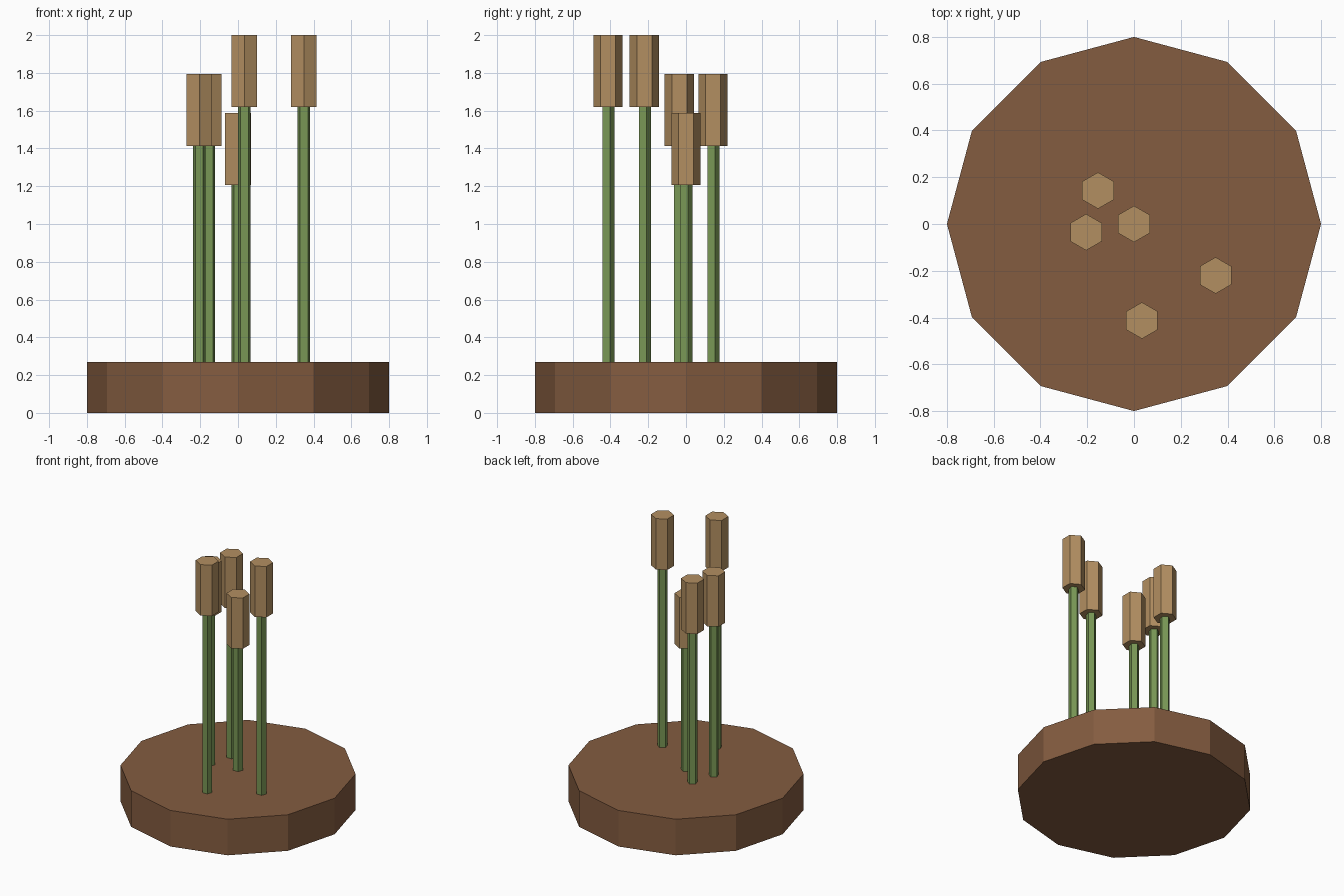
import bpy
import math

if "Cube" in bpy.data.objects:
    bpy.data.objects.remove(bpy.data.objects["Cube"])


def material(name, rgb):
    m = bpy.data.materials.new(name)
    m.diffuse_color = (*rgb, 1.0)
    m.use_nodes = True
    m.node_tree.nodes["Principled BSDF"].inputs["Base Color"].default_value = m.diffuse_color
    return m


def prism(name, sides, radius, x, y, z0, z1, mat):
    # flat-shaded upright prism, first corner towards +y
    bpy.ops.mesh.primitive_cylinder_add(vertices=sides, radius=radius, depth=z1 - z0,
                                        location=(x, y, (z0 + z1) / 2))
    ob = bpy.context.object
    ob.name = name
    ob.data.materials.append(mat)
    return ob


soil = material("soil_brown", (0.23, 0.107, 0.051))
green = material("stem_green", (0.19, 0.31, 0.09))
tan = material("head_tan", (0.45, 0.275, 0.12))

BASE_TOP = 0.27
HEAD_HEIGHT = 0.381

# round twelve-sided base
prism("base", 12, 0.8, 0, 0, 0, BASE_TOP, soil)

# reeds: x, y, top height
reeds = [
    (0.0, 0.0, 1.587),
    (-0.154, 0.143, 1.794),
    (-0.205, -0.035, 1.794),
    (0.349, -0.22, 2.0),
    (0.034, -0.413, 2.0),
]
for i, (x, y, top) in enumerate(reeds, 1):
    # five-sided stem under a six-sided seed head
    prism(f"stem_{i}", 5, 0.035, x, y, BASE_TOP - 0.01, top - HEAD_HEIGHT + 0.01, green)
    prism(f"seed_head_{i}", 6, 0.078, x, y, top - HEAD_HEIGHT, top, tan)
